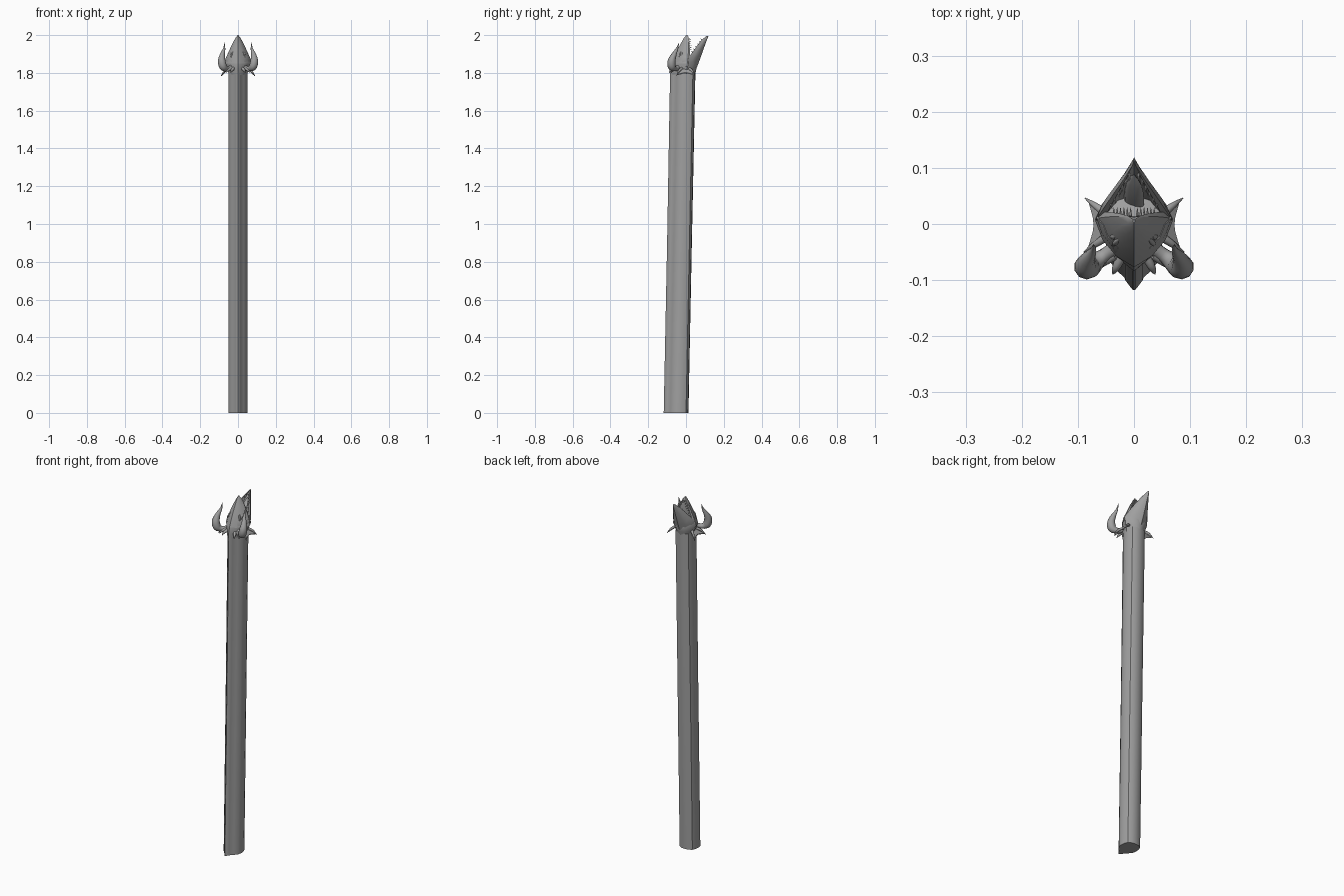
import bpy, bmesh, math
from mathutils import Vector

cube = bpy.data.objects.get("Cube")
if cube:
    bpy.data.objects.remove(cube, do_unlink=True)

grey = bpy.data.materials.new("stone grey")
grey.use_nodes = True
grey.diffuse_color = (0.35, 0.35, 0.35, 1)
grey.node_tree.nodes["Principled BSDF"].inputs["Base Color"].default_value = (0.35, 0.35, 0.35, 1)


def loft(name, rings, angle=35):
    """Skin a list of closed rings of points and cap both ends."""
    bm = bmesh.new()
    rows = [[bm.verts.new(p) for p in ring] for ring in rings]
    n = len(rows[0])
    for a, b in zip(rows, rows[1:]):
        for i in range(n):
            j = (i + 1) % n
            bm.faces.new((a[i], a[j], b[j], b[i]))
    bm.faces.new(rows[0][::-1])
    bm.faces.new(rows[-1])
    bmesh.ops.recalc_face_normals(bm, faces=bm.faces)
    mesh = bpy.data.meshes.new(name)
    bm.to_mesh(mesh)
    bm.free()
    mesh.materials.append(grey)
    obj = bpy.data.objects.new(name, mesh)
    bpy.context.collection.objects.link(obj)
    bpy.ops.object.select_all(action='DESELECT')
    obj.select_set(True)
    bpy.context.view_layer.objects.active = obj
    bpy.ops.object.shade_smooth_by_angle(angle=math.radians(angle))
    return obj


def body(name, half, sections):
    """Loft a mirrored profile through sections (z, y start, y end, half width)."""
    shape = half + [(-u, v) for u, v in reversed(half) if u > 0]
    loft(name, [[(u * w, a + (b - a) * v, z) for u, v in shape]
                for z, a, b, w in sections])


def tube(name, path, flat=1.0, sides=10, steps=4):
    """Tapered tube through (x, y, z, radius), smoothed between points."""
    pts = []
    for i in range(len(path) - 1):
        p = [Vector(path[max(0, min(len(path) - 1, i + k))]) for k in (-1, 0, 1, 2)]
        for s in range(steps):
            t = s / steps
            pts.append(0.5 * (2 * p[1] + (p[2] - p[0]) * t
                              + (2 * p[0] - 5 * p[1] + 4 * p[2] - p[3]) * t * t
                              + (3 * p[1] - p[0] - 3 * p[2] + p[3]) * t ** 3))
    pts.append(Vector(path[-1]))
    rings = []
    for i, q in enumerate(pts):
        d = (pts[min(i + 1, len(pts) - 1)] - pts[max(i - 1, 0)]).to_3d().normalized()
        side = d.cross(Vector((0.3, 1, 0.2))).normalized()
        up = side.cross(d)
        r = max(q[3], 0.0004)
        rings.append([q.to_3d() + side * r * math.cos(math.tau * k / sides)
                      + up * r * flat * math.sin(math.tau * k / sides)
                      for k in range(sides)])
    return loft(name, rings, 50)


# Long leaning body with a keeled, fluted back and rounded belly
body("long_body",
     [(0, 0), (0.06, 0.01), (0.30, 0.13), (0.34, 0.17), (0.62, 0.27),
      (0.92, 0.42), (1, 0.58), (0.96, 0.76), (0.8, 0.9), (0.45, 0.98), (0, 1)],
     [(0, -0.118, 0.013, 0.05), (0.9, -0.1, 0.031, 0.05), (1.81, -0.084, 0.05, 0.05)])

# Back of the head, flaring toward the cheeks
body("skull",
     [(0, 0), (0.5, 0.16), (0.85, 0.4), (1, 0.64), (0.8, 0.83), (0.4, 0.96), (0, 1)],
     [(1.79, -0.082, 0.048, 0.049), (1.82, -0.084, 0.055, 0.056),
      (1.85, -0.076, 0.062, 0.068), (1.875, -0.066, 0.055, 0.067),
      (1.89, -0.058, 0.03, 0.055)])

# Upper jaw with a ridged snout
body("upper_jaw",
     [(0, 0), (0.45, 0.2), (0.8, 0.5), (1, 0.88), (0.9, 1), (0.5, 0.93), (0, 0.9)],
     [(1.85, -0.077, 0.02, 0.07), (1.88, -0.065, 0.021, 0.063),
      (1.92, -0.047, 0.021, 0.046), (1.955, -0.028, 0.019, 0.03),
      (1.985, -0.011, 0.015, 0.013), (2.0, 0.001, 0.008, 0.002)])

# Lower jaw, hollowed like a scoop
body("lower_jaw",
     [(0, 0.6), (0.45, 0.45), (0.8, 0), (1, 0), (0.85, 0.4), (0.5, 0.8), (0, 1)],
     [(1.83, 0.0, 0.058, 0.06), (1.87, 0.008, 0.073, 0.068),
      (1.9, 0.027, 0.084, 0.055), (1.94, 0.056, 0.098, 0.035),
      (1.97, 0.08, 0.109, 0.018), (1.995, 0.106, 0.119, 0.002)])

# Tongue lying in the lower jaw
tube("tongue", [(0, 0.03, 1.87, 0.018), (0, 0.052, 1.905, 0.019),
                (0, 0.072, 1.935, 0.015), (0, 0.087, 1.96, 0.002)], flat=0.4)

for s, side in ((1, "left"), (-1, "right")):
    # Sweeping horn on a short stalk
    tube(side + "_horn", [(s * x, y, z, r) for x, y, z, r in (
        (0.03, -0.04, 1.83, 0.014), (0.056, -0.058, 1.822, 0.013),
        (0.078, -0.074, 1.832, 0.021), (0.086, -0.076, 1.862, 0.021),
        (0.083, -0.064, 1.895, 0.014), (0.073, -0.047, 1.93, 0.006),
        (0.072, -0.036, 1.962, 0.0005))])
    # Cheek frill: two spines with a web between them
    root_a, tip_a = Vector((s * 0.045, 0.015, 1.825)), Vector((s * 0.087, 0.046, 1.785))
    root_b, tip_b = Vector((s * 0.045, -0.02, 1.825)), Vector((s * 0.089, -0.05, 1.785))
    for label, a, b in (("belly", root_a, tip_a), ("back", root_b, tip_b)):
        mid = a.lerp(b, 0.55) + Vector((0, 0, 0.008))
        tube(side + "_frill_spine_" + label,
             [(*a, 0.008), (*mid, 0.006), (*b, 0.001)], sides=8)
    web = []
    for k in range(7):
        t = k / 6
        a, b = root_a.lerp(root_b, t), tip_a.lerp(tip_b, t)
        b = b.lerp(a, 0.12 + 0.25 * math.sin(math.pi * t))
        up = Vector((0, 0, 0.002))
        web.append([a + up, b + up, b - up, a - up])
    loft(side + "_frill_web", web)
    # Small spikes at the nape
    for k, (x, y) in enumerate(((0.038, -0.09), (0.062, -0.08))):
        tube(side + "_nape_spike_%d" % k,
             [(s * x * 0.55, -0.055, 1.825, 0.009), (s * x * 0.85, y + 0.012, 1.815, 0.007),
              (s * x, y, 1.8, 0.0005)], sides=8)
    # Eye and brow
    tube(side + "_eye", [(s * 0.039, -0.024, 1.888, 0.001), (s * 0.036, -0.022, 1.9, 0.006),
                         (s * 0.031, -0.018, 1.914, 0.001)], sides=8)
    tube(side + "_brow", [(s * 0.037, -0.038, 1.878, 0.002), (s * 0.032, -0.032, 1.898, 0.005),
                          (s * 0.024, -0.025, 1.92, 0.001)], sides=8)
    # Teeth along both jaws
    for k in range(6):
        t = k / 5
        x, z = s * (0.036 - 0.03 * t), 1.925 + 0.055 * t
        tube(side + "_upper_tooth_%d" % k,
             [(x, 0.014, z, 0.003), (x, 0.029, z - 0.003, 0.0004)], sides=6, steps=1)
        x, y, z = s * (0.042 - 0.034 * t), 0.035 + 0.05 * t, 1.91 + 0.066 * t
        tube(side + "_lower_tooth_%d" % k,
             [(x, y + 0.004, z - 0.003, 0.003), (x * 0.93, y - 0.008, z + 0.006, 0.0004)],
             sides=6, steps=1)
